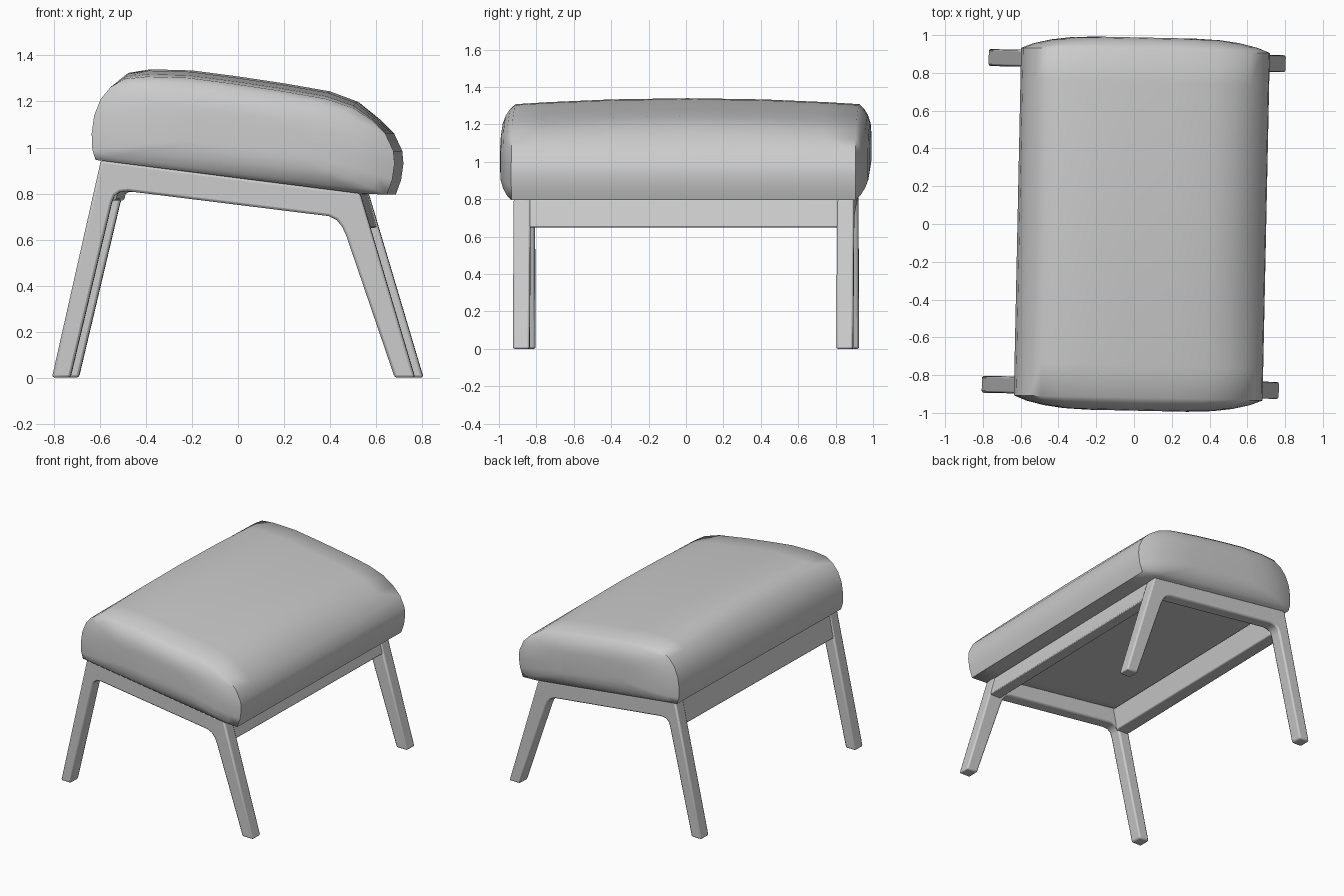
import bpy, bmesh

if "Cube" in bpy.data.objects:
    bpy.data.objects.remove(bpy.data.objects["Cube"])

TURN = -0.021  # whole stool is turned slightly about z


def finish(name, bm, angle, bevel=0.0):
    bmesh.ops.recalc_face_normals(bm, faces=bm.faces)
    me = bpy.data.meshes.new(name)
    bm.to_mesh(me)
    bm.free()
    ob = bpy.data.objects.new(name, me)
    bpy.context.collection.objects.link(ob)
    ob.rotation_euler.z = TURN
    bpy.ops.object.select_all(action='DESELECT')
    ob.select_set(True)
    bpy.context.view_layer.objects.active = ob
    bpy.ops.object.shade_smooth_by_angle(angle=angle)
    if bevel:
        mod = ob.modifiers.new("Bevel", 'BEVEL')
        mod.width = bevel
        mod.segments = 2
        mod.limit_method = 'ANGLE'
        mod.angle_limit = 0.6
    return ob


def extrude_profile(name, pts, y0, y1, bevel):
    bm = bmesh.new()
    a = [bm.verts.new((x, y0, z)) for x, z in pts]
    b = [bm.verts.new((x, y1, z)) for x, z in pts]
    bm.faces.new(a)
    bm.faces.new(b[::-1])
    n = len(pts)
    for i in range(n):
        j = (i + 1) % n
        bm.faces.new((a[i], b[i], b[j], a[j]))
    return finish(name, bm, 0.6, bevel)


# side frames: two splayed legs and a sloping top bar in one piece
frame = [(-0.79, 0), (-0.577, 0.945), (0.55, 0.80), (0.788, 0), (0.70, 0),
         (0.49, 0.615), (0.472, 0.655), (0.448, 0.685), (0.412, 0.702),
         (-0.46, 0.81), (-0.495, 0.806), (-0.518, 0.79), (-0.53, 0.76), (-0.71, 0)]
extrude_profile("front_leg_frame", frame, -0.91, -0.82, 0.011)
extrude_profile("back_leg_frame", frame, 0.82, 0.91, 0.011)

# cross rails joining the frames
extrude_profile("left_rail", [(-0.575, 0.94), (-0.48, 0.925), (-0.512, 0.77), (-0.608, 0.77)],
                -0.83, 0.83, 0.008)
extrude_profile("right_rail", [(0.545, 0.80), (0.455, 0.808), (0.50, 0.65), (0.586, 0.65)],
                -0.83, 0.83, 0.008)

# cushion: sloping rounded profile lofted along y, crowned top, bulging sides
prof = [(-0.60, 0.946), (-0.614, 0.99), (-0.617, 1.06), (-0.606, 1.14), (-0.578, 1.21),
        (-0.535, 1.262), (-0.475, 1.298), (-0.38, 1.308), (-0.2, 1.303), (0, 1.277),
        (0.2, 1.247), (0.4, 1.212), (0.52, 1.172), (0.60, 1.12), (0.66, 1.06),
        (0.695, 0.985), (0.70, 0.93), (0.69, 0.86), (0.667, 0.795), (0.55, 0.80)]
CX, CZ = 0.04, 1.06
stations = [(-0.988, 0.4), (-0.982, 0.6), (-0.968, 0.76), (-0.946, 0.9), (-0.92, 1),
            (-0.75, 1), (-0.4, 1), (0, 1), (0.4, 1), (0.75, 1),
            (0.92, 1), (0.946, 0.9), (0.968, 0.76), (0.982, 0.6), (0.988, 0.4)]
bm = bmesh.new()
rings = []
for y, s in stations:
    ring = []
    for x, z in prof:
        height = z - (0.871 - 0.129 * x)
        weight = min(1, max(0, (height - 0.3) / 0.08))
        z += 0.032 * weight * max(0, 1 - (y / 0.92) ** 2)
        ring.append(bm.verts.new((CX + (x - CX) * s, y, CZ + (z - CZ) * s)))
    rings.append(ring)
n = len(prof)
for r, q in zip(rings, rings[1:]):
    for i in range(n):
        j = (i + 1) % n
        bm.faces.new((r[i], q[i], q[j], r[j]))
bm.faces.new(rings[0])
bm.faces.new(rings[-1][::-1])
finish("seat_cushion", bm, 0.95)
